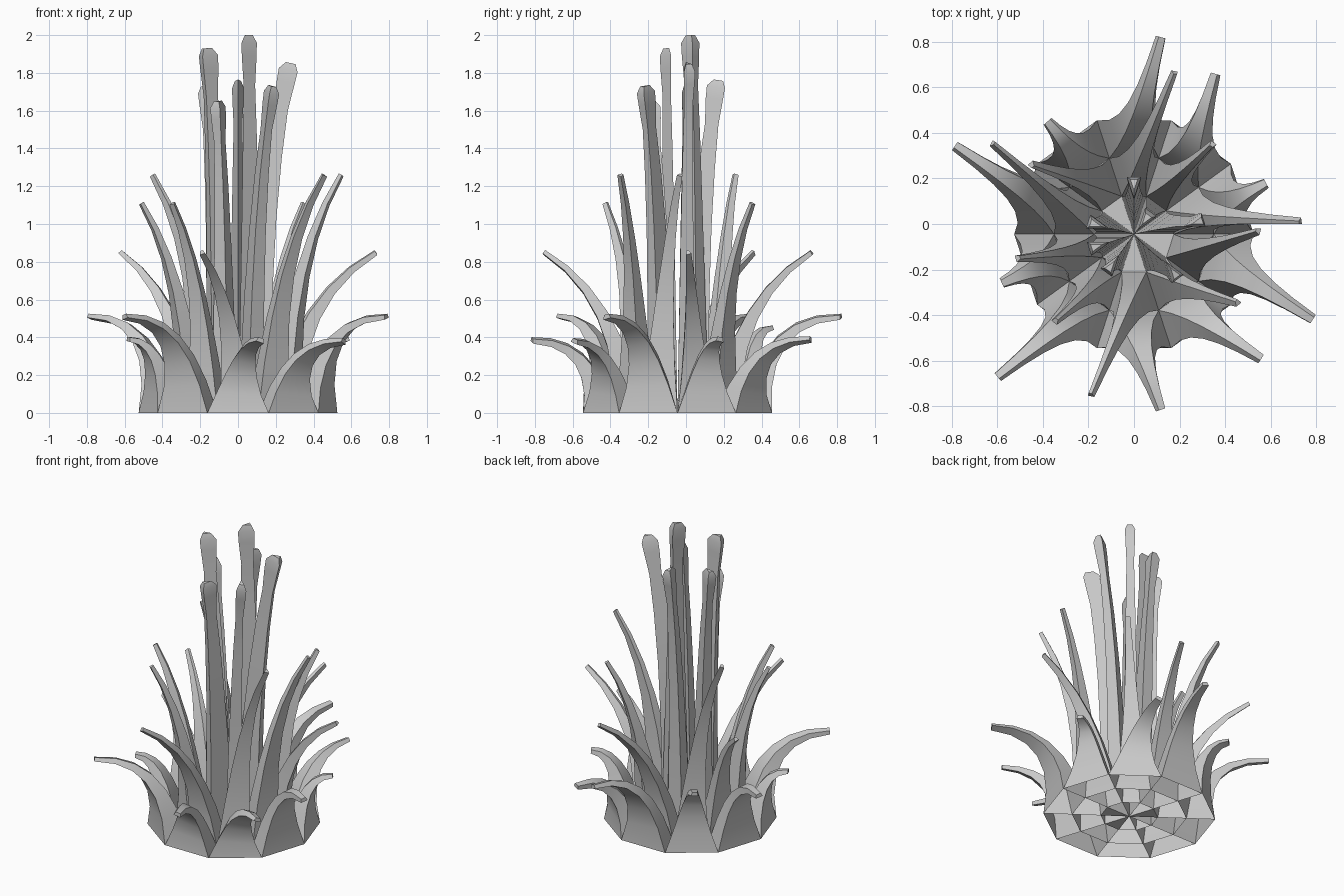
import bpy, bmesh, math
from mathutils import Vector

if "Cube" in bpy.data.objects:
    bpy.data.objects.remove(bpy.data.objects["Cube"])

CY = -0.045                      # centre of the base decagon
RINGS = (0.526, 0.351, 0.175, 0.0)


def cell(ring, sector):
    """Base polygon of one decagon cell."""
    a, b = math.radians(36 * sector), math.radians(36 * (sector + 1))
    ro, ri = RINGS[ring], RINGS[ring + 1]
    pts = [(ro, a), (ro, b)] + ([(ri, b), (ri, a)] if ri > 0 else [(0, 0)])
    return [Vector((r * math.cos(t), r * math.sin(t) + CY, 0)) for r, t in pts]


def extrude_leaf(bm, base, tip, lean, rise, steps):
    """Sweep a base cell along a quadratic curve; steps = (t, scale)."""
    p0 = sum(base, Vector()) / len(base)
    p2 = Vector(tip)
    p1 = p0.lerp(p2, lean)
    p1.z = p2.z * rise
    rows = []
    for t, s in [(0, 1)] + steps:
        c = p0 * (1 - t) ** 2 + p1 * 2 * t * (1 - t) + p2 * t * t
        d = (p1 - p0) * (1 - t) + (p2 - p1) * t
        q = Vector((0, 0, 1)).rotation_difference(d)
        rows.append([bm.verts.new(c + q @ ((v - p0) * s) if t else v) for v in base])
    n = len(base)
    for lo, hi in zip(rows, rows[1:]):
        for i in range(n):
            j = (i + 1) % n
            bm.faces.new((lo[i], lo[j], hi[j], hi[i]))
    bm.faces.new(rows[-1])


def finish(bm, name):
    me = bpy.data.meshes.new(name)
    bm.to_mesh(me)
    bm.free()
    ob = bpy.data.objects.new(name, me)
    bpy.context.collection.objects.link(ob)
    bpy.ops.object.select_all(action='DESELECT')
    ob.select_set(True)
    bpy.context.view_layer.objects.active = ob
    bpy.ops.object.shade_smooth_by_angle(angle=math.radians(30))


taper = [(k / 6, 0.14 ** (k / 6)) for k in range(1, 7)]

# Outer leaves, curling out to horizontal
outer = [(.58, .18, .39), (.355, .66, .39), (.12, .82, .51), (-.38, .45, .45),
         (-.785, .345, .51), (-.58, -.26, .39), (-.6, -.67, .51),
         (.12, -.815, .385), (.56, -.59, .38), (.785, -.42, .51)]
bm = bmesh.new()
for k, tip in enumerate(outer):
    extrude_leaf(bm, cell(0, k), tip, 0.1, 1.0, taper)
finish(bm, "outer_leaves")

# Middle leaves, taller and straighter
middle = [(.73, .01, .85), (.345, .35, 1.11), (.18, .665, .85), (-.45, .26, 1.26),
          (-.62, .355, .85), (-.51, -.15, 1.11), (-.345, -.425, 1.11),
          (-.19, -.75, .85), (.455, -.345, 1.26), (.545, -.03, 1.26)]
bm = bmesh.new()
for k, tip in enumerate(middle):
    extrude_leaf(bm, cell(1, k), tip, 0.15, 0.72 if tip[2] < 1 else 0.66, taper)
finish(bm, "middle_leaves")

# Central stalks with bulbed tips; unused cells stay flat
stalks = {0: (.285, .01, 1.85), 1: (.055, .025, 2.0), 2: (0, .18, 1.76),
          4: (-.175, 0, 1.73), 5: (-.17, -.1, 1.93), 6: (-.105, -.19, 1.65),
          8: (.18, -.22, 1.73)}
bulb = [(.14, .86), (.3, .74), (.48, .62), (.66, .52), (.82, .43),
        (.92, .55), (.97, .58), (1, .3)]
bm = bmesh.new()
for k in range(10):
    if k in stalks:
        extrude_leaf(bm, cell(2, k), stalks[k], 0.15, 0.66, bulb)
    else:
        bm.faces.new([bm.verts.new(v) for v in cell(2, k)])
finish(bm, "central_stalks")
